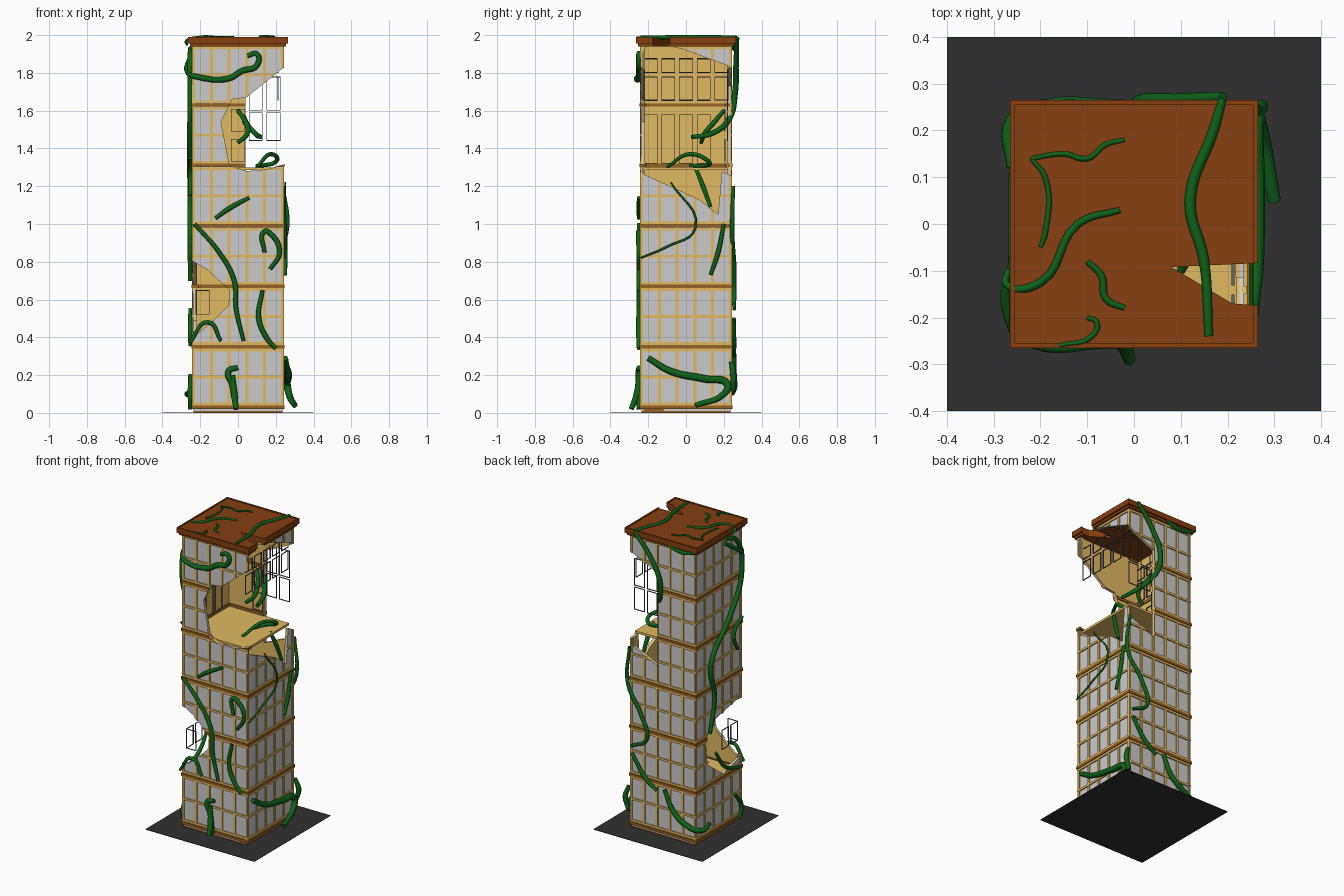
import bpy, bmesh, math
from mathutils import Matrix

if "Cube" in bpy.data.objects:
    bpy.data.objects.remove(bpy.data.objects["Cube"])


def mat(name, rgb):
    m = bpy.data.materials.new(name)
    m.diffuse_color = (*rgb, 1)
    m.use_nodes = True
    m.node_tree.nodes["Principled BSDF"].inputs["Base Color"].default_value = m.diffuse_color
    return m


TAN = mat("sandstone", (0.75, 0.48, 0.12))
BROWN = mat("brown_trim", (0.24, 0.05, 0.005))
BAND = mat("band_brown", (0.3, 0.12, 0.015))
GREEN = mat("vine_green", (0.005, 0.12, 0.01))
DARK = mat("asphalt", (0.03, 0.03, 0.03))
STEEL = mat("dark_steel", (0.12, 0.13, 0.16))


def boxes(name, items, material=None, turn=0):
    """One object from boxes given as (x0, x1, y0, y1, z0, z1), turned about z by quarter turns."""
    bm = bmesh.new()
    for x0, x1, y0, y1, z0, z1 in items:
        m = Matrix.Translation(((x0 + x1) / 2, (y0 + y1) / 2, (z0 + z1) / 2)) \
            @ Matrix.Diagonal((x1 - x0, y1 - y0, z1 - z0, 1))
        bmesh.ops.create_cube(bm, size=1, matrix=m)
    return finish(name, bm, material, turn)


def finish(name, bm, material, turn=0):
    bmesh.ops.recalc_face_normals(bm, faces=bm.faces)
    bm.transform(Matrix.Rotation(turn * math.pi / 2, 4, 'Z'))
    me = bpy.data.meshes.new(name)
    bm.to_mesh(me)
    bm.free()
    ob = bpy.data.objects.new(name, me)
    bpy.context.collection.objects.link(ob)
    if material:
        me.materials.append(material)
    return ob


def prism(name, polys, place0, place1, turn=0):
    """Cutter: outlines joined between two parallel planes."""
    bm = bmesh.new()
    for p in polys:
        a = [bm.verts.new(place0(*q)) for q in p]
        b = [bm.verts.new(place1(*q)) for q in p]
        n = len(p)
        bm.faces.new(a)
        bm.faces.new(b[::-1])
        for i in range(n):
            bm.faces.new((a[i], b[i], b[(i + 1) % n], a[(i + 1) % n]))
    ob = finish(name, bm, None, turn)
    ob.hide_render = True
    return ob


def cut(obs, cutter):
    for ob in obs:
        md = ob.modifiers.new("damage", 'BOOLEAN')
        md.operation = 'DIFFERENCE'
        md.solver = 'EXACT'
        md.object = cutter
    dg = bpy.context.evaluated_depsgraph_get()
    for ob in obs:
        me = bpy.data.meshes.new_from_object(ob.evaluated_get(dg))
        ob.modifiers.clear()
        ob.data = me
    bpy.data.objects.remove(cutter)


# Broken openings per side, as (across, height) outlines; order front, right, back, left
HOLES = {
    "front": [[(.27, 1.85), (.045, 1.67), (-.03, 1.66), (-.09, 1.54), (-.045, 1.31),
               (.045, 1.28), (.16, 1.29), (.27, 1.325)],
              [(-.27, .82), (-.165, .76), (-.045, .65), (-.05, .57), (-.12, .5), (-.2, .43), (-.27, .42)]],
    "right": [[(-.27, 1.84), (-.19, 1.97), (0, 1.92), (.27, 1.82), (.27, 1.24), (.19, 1.28),
               (.17, 1.05), (.07, 1.13), (-.27, 1.285)]],
    "back": [[(-.27, 1.22), (-.15, 1.17), (-.04, 1.12), (-.04, 1.73), (-.27, 1.84)]],
    "left": [[(.27, .42), (.05, .37), (-.11, .49), (-.13, .68), (-.03, .76), (.27, .82)]],
}
S, H = .235, .32
FLOORS = [.03 + H * i for i in range(7)]
COLS = [-S + i * 2 * S / 5 for i in range(6)]

# Four facades: window panels, inner lining, mullions, transoms, floor bands
for k, (side, holes) in enumerate(HOLES.items()):
    parts = [
        boxes(side + "_window_panel", [(-S, S, -S, -.226, .01, 1.95)], None, k),
        boxes(side + "_inner_lining", [(-.226, .226, -.226, -.217, .01, 1.95)], TAN, k),
        boxes(side + "_mullions", [(c - .008, c + .008, -.241, -.23, .02, 1.95) for c in COLS], TAN, k),
        boxes(side + "_transoms", [(-.242, .242, -.2425, -.23, z - .007, z + .007)
                                   for f in FLOORS[:-1] for z in (f + .017, f + H / 2, f + H - .017)], TAN, k),
        boxes(side + "_floor_bands", [(-.247, .247, -.247, -.21, f - .009, f + .009)
                                      for f in FLOORS[:-1]], BAND, k),
    ]
    cutter = prism(side + "_cutter", holes, lambda u, z: (u, -.3, z), lambda u, z: (u, -.18, z), k)
    cut(parts, cutter)

# Roof slab and lip with a broken notch
roof = boxes("roof_slab", [(-.265, .265, -.265, .265, 1.955, 1.985)], BROWN)
cornice = boxes("roof_cornice", [(-.255, .255, -.255, .255, 1.94, 1.956)], BROWN)
lip = boxes("roof_lip", [(-.265, .265, s * .26 - .005, s * .26 + .005, 1.984, 1.99) for s in (-1, 1)], BROWN)
lip_side = boxes("roof_lip_side", [(s * .26 - .005, s * .26 + .005, -.255, .255, 1.984, 1.99)
                                   for s in (-1, 1)], BROWN)
cut([roof, cornice, lip_side],
    prism("roof_cutter", [[(.08, -.092), (.3, -.082), (.3, -.177), (.21, -.17)]],
          lambda x, y: (x, y, 1.9), lambda x, y: (x, y, 2.1)))

# Floors and ground
boxes("upper_floor", [(-.22, .22, -.22, .22, 1.285, 1.3)], TAN)
boxes("lower_floor", [(-.22, .22, -.22, .22, .34, .352)], TAN)
boxes("base_slab", [(-.235, .235, -.235, .235, .002, .02)], BAND)
boxes("ground", [(-.4, .4, -.4, .4, 0, .003)], DARK)


# Bare window frames left hanging in the openings
def window_frames(name, cells, depth, turn):
    t, items = .0035, []
    for u0, u1, z0, z1 in cells:
        y0, y1 = -depth, -depth + .006
        items += [(u0, u0 + t, y0, y1, z0, z1), (u1 - t, u1, y0, y1, z0, z1),
                  (u0, u1, y0, y1, z0, z0 + t), (u0, u1, y0, y1, z1 - t, z1)]
    boxes(name, items, STEEL, turn)


def cells(cols, rows):
    return [(COLS[c] + .01, COLS[c + 1] - .01, a, b) for c in cols for a, b in rows]


window_frames("right_frames", cells(range(5), [(1.655, 1.78), (1.80, 1.875)]), .215, 1)
window_frames("back_frames", cells((0, 1), [(1.6, 1.78), (1.44, 1.59)]), .222, 2)
window_frames("back_inner_frames", cells((2,), [(1.49, 1.61), (1.33, 1.45)]), .21, 2)
window_frames("left_inner_frames", cells(range(1, 5), [(1.65, 1.78), (1.8, 1.88), (1.32, 1.58)]), .212, 3)
window_frames("left_frames", cells((3, 4), [(.52, .65)]), .225, 3)
window_frames("front_low_frames", cells((0,), [(.52, .65)]), .225, 0)


# Vines: tapered round curves
def vines(name, paths):
    cu = bpy.data.curves.new(name, 'CURVE')
    cu.dimensions = '3D'
    cu.bevel_depth = 1
    cu.bevel_resolution = 2
    cu.resolution_u = 6
    cu.use_fill_caps = True
    for r, pts in paths:
        sp = cu.splines.new('BEZIER')
        sp.bezier_points.add(len(pts) - 1)
        for i, (bp, p) in enumerate(zip(sp.bezier_points, pts)):
            bp.co = p
            bp.handle_left_type = bp.handle_right_type = 'AUTO'
            t = i / (len(pts) - 1)
            bp.radius = r * (.55 + .45 * math.sin(math.pi * (.15 + .7 * t)))
    tmp = bpy.data.objects.new(name, cu)
    bpy.context.collection.objects.link(tmp)
    me = bpy.data.meshes.new_from_object(tmp.evaluated_get(bpy.context.evaluated_depsgraph_get()))
    bpy.data.objects.remove(tmp)
    ob = bpy.data.objects.new(name, me)
    bpy.context.collection.objects.link(ob)
    me.materials.clear()
    me.materials.append(GREEN)
    me.shade_smooth()


F = lambda *p: [(x, -.25, z) for x, z in p]
R = lambda *p: [(.25, y, z) for y, z in p]
B = lambda *p: [(x, .253, z) for x, z in p]
L = lambda *p: [(-.253, y, z) for y, z in p]
T = lambda *p: [(x, y, 1.988) for x, y in p]

vines("front_vines", [
    (.016, [(-.25, -.05, 1.9), (-.265, -.2, 1.8)] + F((-.22, 1.78), (-.05, 1.77), (.02, 1.81), (.1, 1.84), (.1, 1.9), (.05, 1.89))),
    (.013, F((-.23, 1), (-.1, .85), (-.02, .7), (-.01, .55), (.03, .38))),
    (.014, F((.13, .65), (.11, .5), (.15, .4), (.2, .34))),
    (.017, F((0, .24), (-.05, .22), (-.03, .15), (-.01, .02))),
    (.013, F((-.12, 1.03), (-.05, 1.08), (.06, 1.14))),
    (.014, F((.17, .76), (.22, .85), (.17, .95), (.14, .96), (.14, .85))),
    (.012, F((-.25, .38), (-.16, .48), (-.09, .38)))])
vines("right_vines", [
    (.02, [(.25, -.2, .29), (.26, -.08, .22), (.26, .1, .18), (.26, .22, .15), (.27, .2, .1), (.3, .05, .04)]),
    (.017, [(.25, .24, .27), (.27, .25, .2), (.25, .25, .12)]),
    (.006, R((-.24, .82), (-.1, .88), (.05, .98), (-.08, 1.22))),
    (.013, R((.2, 1), (.17, .85), (.13, .73))),
    (.014, [(.2, .05, 1.3), (.22, .09, 1.2), (.23, .13, 1.09)])])
vines("back_vines", [
    (.016, [(.19, .27, 1.985), (.08, .265, 1.85), (.01, .26, 1.7), (.03, .23, 1.56), (.09, .14, 1.48), (.12, .03, 1.46)]),
    (.014, B((.22, .5), (.12, .36), (.04, .3))),
    (.017, B((-.02, .32), (-.08, .2), (-.17, .13)) + [(-.26, .22, .1), (-.26, .12, .11)]),
    (.013, [(.24, .25, 1.2), (.255, .245, .95), (.15, .255, .77), (.11, .255, .62), (.22, .255, .55)]),
    (.013, B((-.01, 1.97), (-.14, 1.93), (-.25, 1.95)))])
vines("left_vines", [
    (.016, L((-.05, 1.93), (-.17, 1.88), (-.22, 1.62), (-.1, 1.4), (.1, 1.15), (.06, .92), (.11, .7))),
    (.013, L((-.23, 1.35), (-.14, 1.27), (-.18, 1.15))),
    (.013, L((.05, .55), (-.05, .42), (-.2, .36))),
    (.014, L((-.15, .2), (-.22, .1), (-.2, .02)))])
vines("corner_vine", [(.018, [(-.03, -.25, .2), (-.02, -.26, .1), (-.01, -.29, .02)])])
vines("inner_vine", [(.014, [(.0, .2, 1.6), (.04, .15, 1.54), (.05, .1, 1.48), (0, .08, 1.43)]),
                     (.012, [(.1, -.1, 1.3), (.17, .02, 1.37), (.2, .12, 1.33), (.13, .1, 1.31), (.1, .02, 1.31)])])
vines("roof_vines", [
    (.006, T((-.22, .14), (-.15, .15), (-.1, .14), (-.06, .17), (-.02, .18))),
    (.006, T((-.22, .14), (-.19, .1), (-.19, -.02), (-.2, -.05))),
    (.009, [(-.27, -.1, 1.95), (-.272, -.13, 1.97)] + T((-.2, -.125), (-.12, 0), (-.03, .03))),
    (.008, T((-.1, -.08), (-.07, -.11), (-.06, -.16), (-.02, -.18))),
    (.006, T((-.16, -.26), (-.09, -.24), (-.08, -.21), (-.1, -.2))),
    (.012, T((.19, .268), (.17, .2), (.12, .05), (.15, -.08), (.16, -.24)))])
